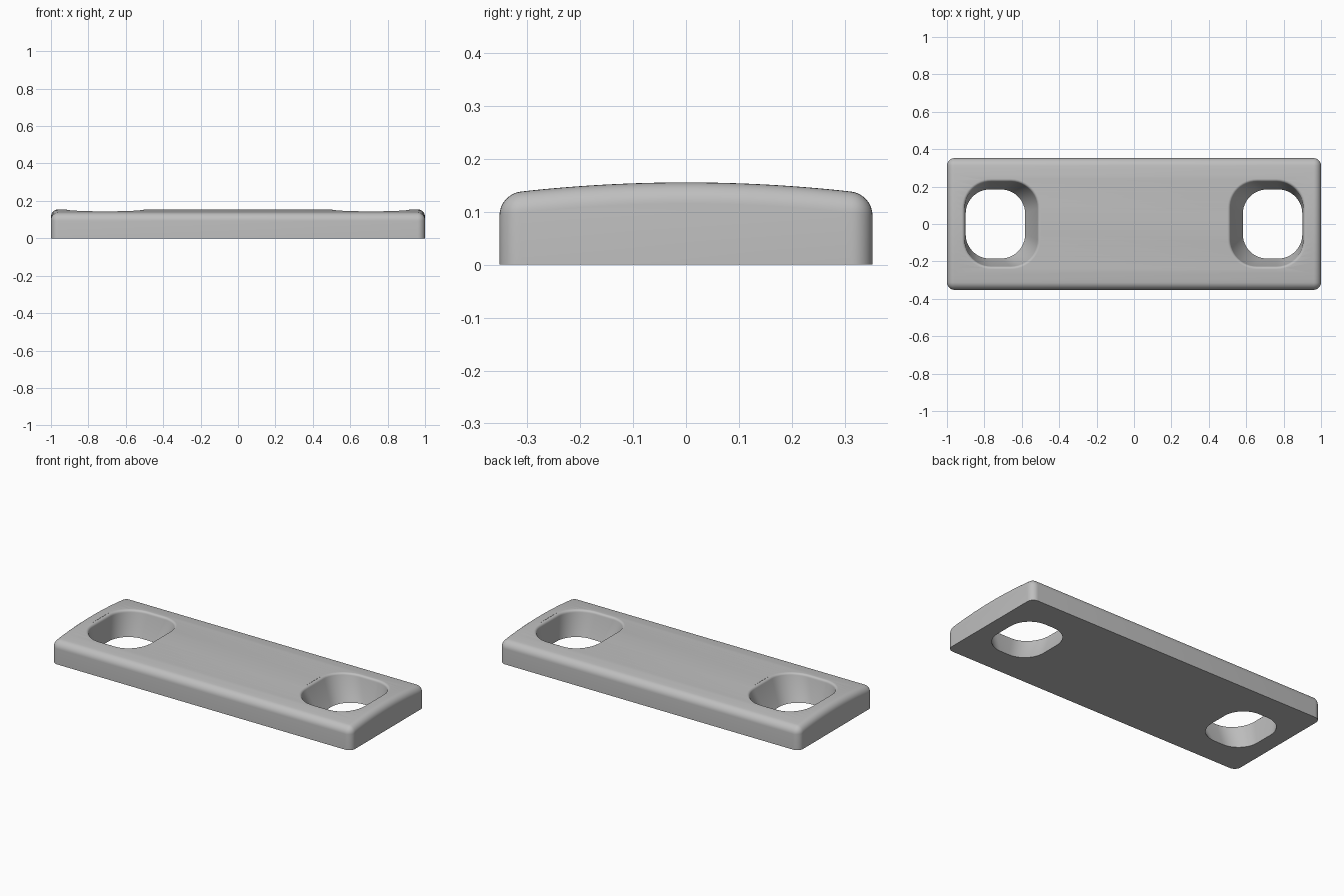
import bpy, bmesh, math

if "Cube" in bpy.data.objects:
    bpy.data.objects.remove(bpy.data.objects["Cube"])

grey = bpy.data.materials.new("plain grey")
grey.diffuse_color = (0.52, 0.52, 0.52, 1)
grey.use_nodes = True
grey.node_tree.nodes["Principled BSDF"].inputs["Base Color"].default_value = grey.diffuse_color

HALF_X, HALF_Y, TOP, FILLET = 1.0, 0.352, 0.155, 0.04
DROP = 0.022          # how much lower the crown is at the long edges


def crown(y):
    return TOP - DROP * (y / HALF_Y) ** 2


def make_object(name, bm):
    bmesh.ops.recalc_face_normals(bm, faces=bm.faces[:])
    mesh = bpy.data.meshes.new(name)
    bm.to_mesh(mesh)
    bm.free()
    mesh.materials.append(grey)
    obj = bpy.data.objects.new(name, mesh)
    bpy.context.collection.objects.link(obj)
    return obj


# Plate: crowned cross-section extruded along x, with rounded edges
bm = bmesh.new()
N = 24
ys = [HALF_Y * (1 - 2 * i / N) for i in range(N + 1)]
# wide outer strips leave room for the edge rounding
ys = [HALF_Y] + [y for y in ys if abs(y) < HALF_Y - FILLET * 1.3] + [-HALF_Y]
profile = [(-HALF_Y, 0), (HALF_Y, 0)] + [(y, crown(y)) for y in ys]
face = bm.faces.new([bm.verts.new((-HALF_X, y, z)) for y, z in profile])
ext = bmesh.ops.extrude_face_region(bm, geom=[face])
bmesh.ops.translate(bm, vec=(2 * HALF_X, 0, 0),
                    verts=[v for v in ext["geom"] if isinstance(v, bmesh.types.BMVert)])
bmesh.ops.recalc_face_normals(bm, faces=bm.faces[:])
round_edges = [e for e in bm.edges
               if e.calc_face_angle(0) > 1.0 and max(v.co.z for v in e.verts) > 0.01]
bmesh.ops.bevel(bm, geom=round_edges, offset=FILLET, offset_type='OFFSET',
                segments=8, profile=0.5, affect='EDGES', clamp_overlap=True)
plate = make_object("mounting_plate", bm)


def ring(x0, x1, hy, r, steps=12):
    """Rounded rectangle outline as (x, y) points."""
    pts = []
    for k, (cx, cy) in enumerate([(x1 - r, hy - r), (x0 + r, hy - r),
                                  (x0 + r, r - hy), (x1 - r, r - hy)]):
        for i in range(steps + 1):
            a = math.pi / 2 * (k + i / steps)
            pts.append((cx + r * math.cos(a), cy + r * math.sin(a)))
    return pts


# Slot cutter: tapered walls that flare out into a small rounded rim
def slot_cutter(side):
    R = 0.016
    low = ring(0.582, 0.90, 0.185, 0.13)
    loops = [[(x, y, z) for x, y in low] for z in (-0.05, 0.0)]
    for i in range(6):
        a = math.pi / 2 * i / 5
        g = R * (1 - math.cos(a))
        rim = ring(0.516 - g, 0.905 + g, 0.226 + g, 0.142 + g)
        loops.append([(x, y, crown(y) - R * (1 - math.sin(a))) for x, y in rim])
    loops.append([(x, y, 0.3) for x, y, z in loops[-1]])
    bm = bmesh.new()
    rows = [[bm.verts.new((side * x, y, z)) for x, y, z in lp] for lp in loops]
    n = len(low)
    for a, b in zip(rows, rows[1:]):
        for i in range(n):
            j = (i + 1) % n
            bm.faces.new((a[i], a[j], b[j], b[i]))
    bm.faces.new(rows[0])
    bm.faces.new(rows[-1])
    return make_object("slot_cutter", bm)


bpy.context.view_layer.objects.active = plate
plate.select_set(True)
for side in (-1, 1):
    cutter = slot_cutter(side)
    cutter.hide_render = True
    mod = plate.modifiers.new("slot", 'BOOLEAN')
    mod.operation = 'DIFFERENCE'
    mod.solver = 'EXACT'
    mod.object = cutter
    bpy.ops.object.modifier_apply(modifier=mod.name)
    bpy.data.objects.remove(cutter)

bpy.ops.object.shade_smooth_by_angle(angle=math.radians(35))
